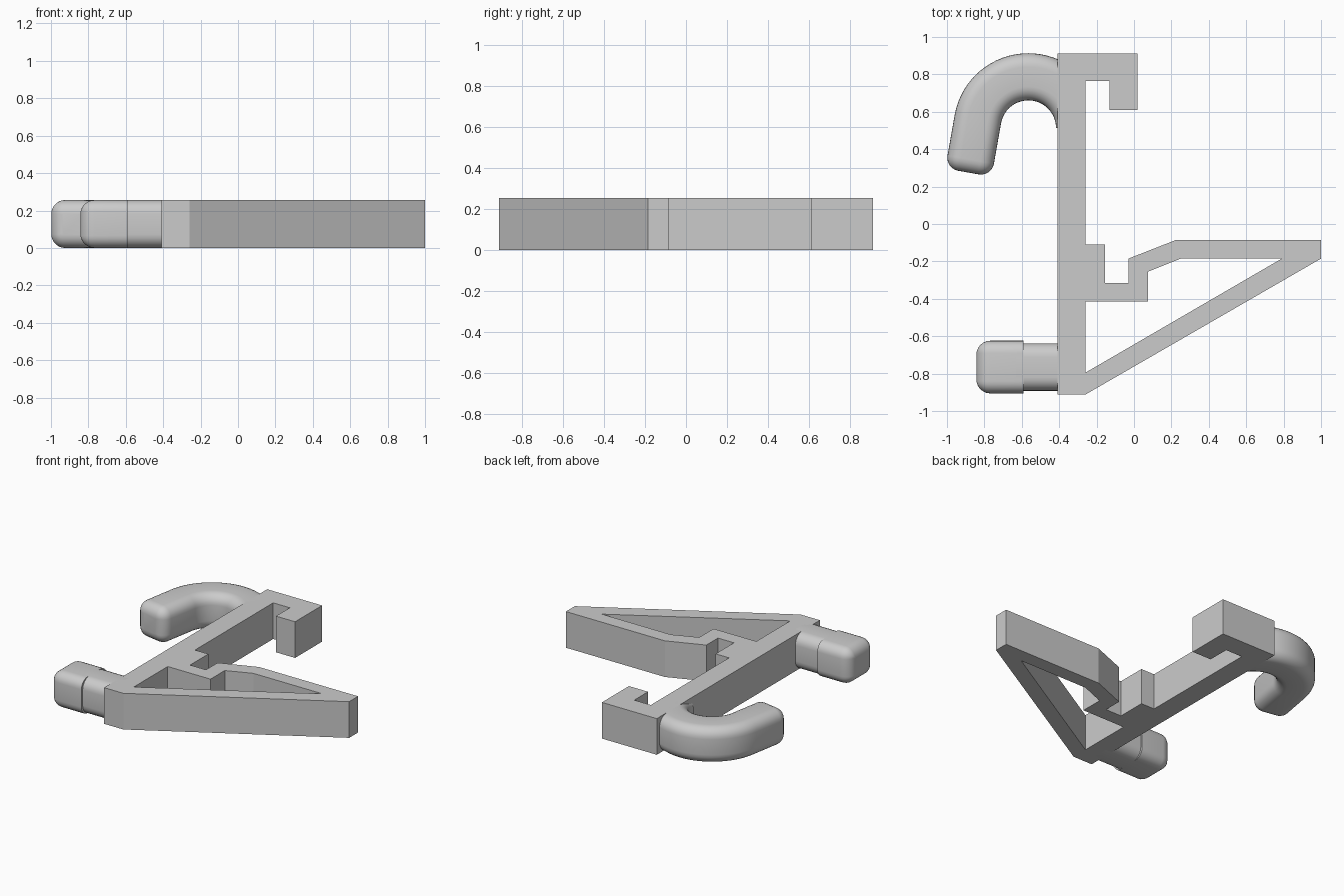
import bpy, bmesh
from math import sin, cos, pi, radians
from mathutils import Vector

cube = bpy.data.objects.get("Cube")
if cube:
    bpy.data.objects.remove(cube)

HEIGHT = 0.256
MID = HEIGHT / 2
UP = Vector((0, 0, 1))

grey = bpy.data.materials.new("plain grey")
grey.use_nodes = True
grey.diffuse_color = (0.6, 0.6, 0.6, 1)
grey.node_tree.nodes["Principled BSDF"].inputs["Base Color"].default_value = (0.6, 0.6, 0.6, 1)


def add_object(name, bm, smooth):
    bmesh.ops.recalc_face_normals(bm, faces=bm.faces)
    mesh = bpy.data.meshes.new(name)
    bm.to_mesh(mesh)
    bm.free()
    mesh.materials.append(grey)
    obj = bpy.data.objects.new(name, mesh)
    bpy.context.collection.objects.link(obj)
    if smooth:
        bpy.ops.object.select_all(action='DESELECT')
        obj.select_set(True)
        bpy.context.view_layer.objects.active = obj
        bpy.ops.object.shade_smooth_by_angle(angle=radians(35))
    return obj


def extrude_outline(name, loops):
    """Flat plate from an outline and its holes, standing on z = 0."""
    bm = bmesh.new()
    edges = []
    for loop in loops:
        verts = [bm.verts.new((x, y, 0)) for x, y in loop]
        edges += [bm.edges.new((a, b)) for a, b in zip(verts, verts[1:] + verts[:1])]
    bmesh.ops.triangle_fill(bm, edges=edges, use_beauty=True, use_dissolve=False)
    result = bmesh.ops.extrude_face_region(bm, geom=bm.faces[:], use_keep_orig=True)
    top = [v for v in result["geom"] if isinstance(v, bmesh.types.BMVert)]
    bmesh.ops.translate(bm, verts=top, vec=(0, 0, HEIGHT))
    return add_object(name, bm, False)


def section(w, h, corner, steps=6):
    """Rounded rectangle with half sizes w and h."""
    pts = []
    for q, (sx, sy) in enumerate([(1, 1), (-1, 1), (-1, -1), (1, -1)]):
        for i in range(steps + 1):
            a = (q + i / steps) * pi / 2
            pts.append((sx * (w - corner) + corner * cos(a),
                        sy * (h - corner) + corner * sin(a)))
    return pts


def sweep(name, path, w, corner, fillet=0.0, clip=None):
    """Rounded bar along (point, direction) stations with a filleted far end."""
    stations = [(Vector(p), Vector(d), 0.0) for p, d in path]
    if fillet:
        end, way, _ = stations.pop()
        for i in range(7):
            a = i / 6 * pi / 2
            stations.append((end - way * fillet * (1 - sin(a)), way, fillet * (1 - cos(a))))
    bm = bmesh.new()
    rings = []
    for p, d, inset in stations:
        side = d.cross(UP)
        pts = section(w - inset, MID - inset, max(corner - inset, 0.008))
        rings.append([bm.verts.new(p + side * u + UP * v) for u, v in pts])
    for r0, r1 in zip(rings, rings[1:]):
        for i in range(len(r0)):
            j = (i + 1) % len(r0)
            bm.faces.new((r0[i], r0[j], r1[j], r1[i]))
    bm.faces.new(rings[0])
    bm.faces.new(rings[-1])
    if clip is not None:
        bmesh.ops.bisect_plane(bm, geom=bm.verts[:] + bm.edges[:] + bm.faces[:],
                               plane_co=(clip, 0, 0), plane_no=(1, 0, 0), clear_outer=True)
        bmesh.ops.holes_fill(bm, edges=[e for e in bm.edges if e.is_boundary])
    return add_object(name, bm, True)


# Bracket plate: upright, top lip, slotted arm and diagonal brace
outline = [(-.41, -.912), (-.26, -.912), (1, -.185), (1, -.085), (.225, -.085),
           (-.03, -.185), (-.03, -.315), (-.155, -.315), (-.155, -.11), (-.26, -.11),
           (-.26, .765), (-.13, .765), (-.13, .61), (.02, .61), (.02, .912), (-.41, .912)]
window = [(-.26, -.415), (.075, -.415), (.075, -.255), (.25, -.185), (.79, -.185), (-.26, -.795)]
extrude_outline("bracket_plate", [outline, window])

# Upper hook: arc, then a short straight end, trimmed inside the upright
hook_centre, radius = Vector((-.565, .513, MID)), .274
path = []
for i in range(35):
    a = radians(i * 5)
    path.append((hook_centre + radius * Vector((cos(a), sin(a), 0)), (-sin(a), cos(a), 0)))
last, way = path[-1]
path.append((last + Vector(way) * .29, way))
sweep("upper_hook", path, .126, .073, fillet=.07, clip=-.36)

# Lower peg: shaft and wider rounded head
left = (-1, 0, 0)
sweep("peg_shaft", [((x, -.765, MID), left) for x in (-.36, -.63)], .127, .073)
sweep("peg_head", [((x, -.765, MID), left) for x in (-.592, -.843)], .141, .066, fillet=.075)
